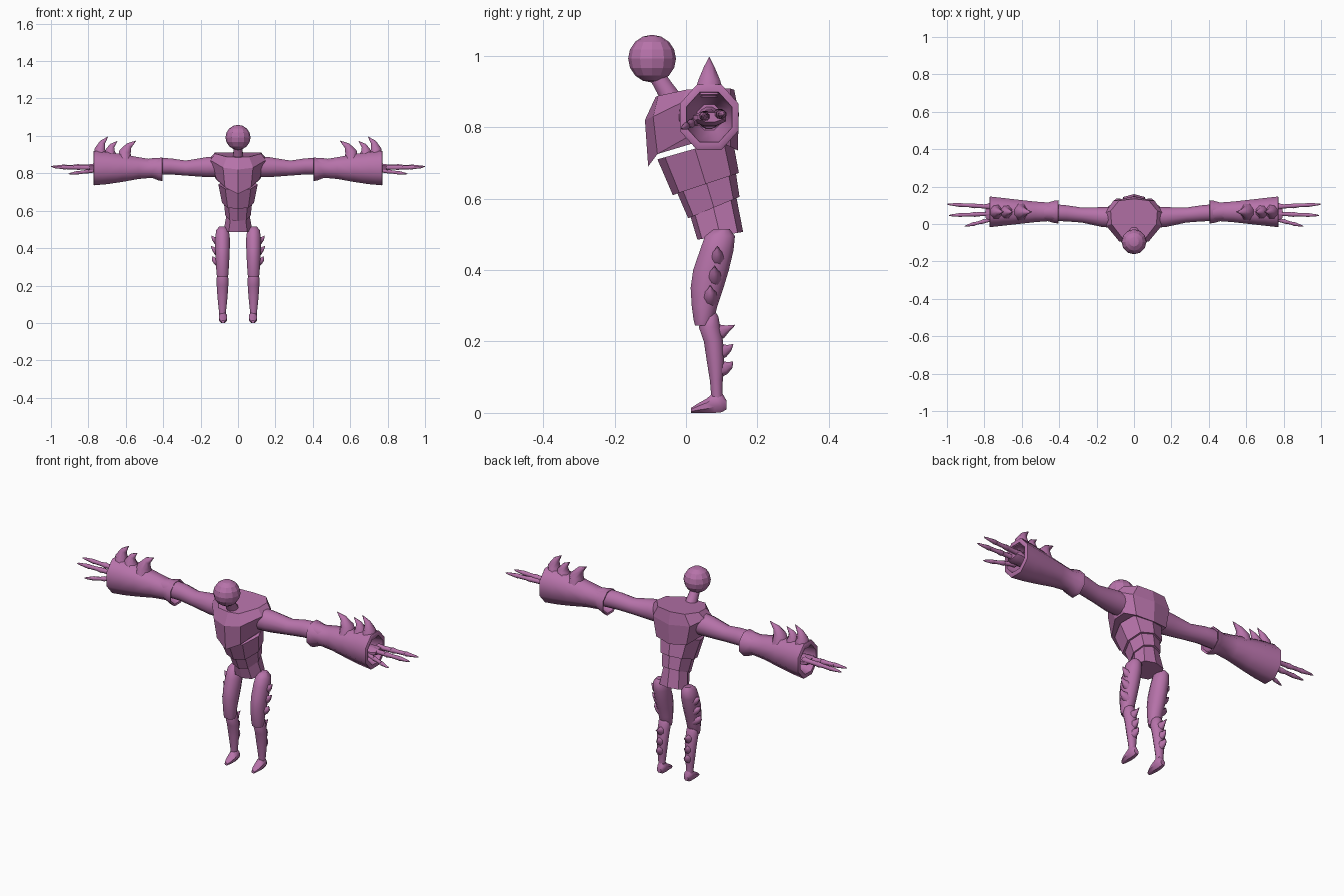
import bpy, bmesh, math
from mathutils import Vector

skin = bpy.data.materials.new("mauve")
skin.diffuse_color = (0.47, 0.17, 0.40, 1)


def make(name, bm, mirror=False, smooth=None):
    bmesh.ops.recalc_face_normals(bm, faces=bm.faces)
    me = bpy.data.meshes.new(name)
    bm.to_mesh(me)
    bm.free()
    me.materials.append(skin)
    ob = bpy.data.objects.new(name, me)
    bpy.context.collection.objects.link(ob)
    if mirror:
        ob.modifiers.new("mirror", 'MIRROR')
    if smooth:
        bpy.context.view_layer.objects.active = ob
        ob.select_set(True)
        bpy.ops.object.shade_smooth_by_angle(angle=math.radians(smooth))
        ob.select_set(False)
    return ob


def loft(bm, rings, caps=True):
    loops = [[bm.verts.new(p) for p in r] for r in rings]
    n = len(loops[0])
    for a, b in zip(loops, loops[1:]):
        for i in range(n):
            j = (i + 1) % n
            bm.faces.new((a[i], a[j], b[j], b[i]))
    if caps:
        bm.faces.new(loops[0])
        bm.faces.new(loops[-1])


def tube(bm, path, radii, n=10, ref=(0, 0, 1), axis=None, caps=True):
    """Elliptical rings along a path; a fixed axis keeps all rings parallel."""
    pts = [Vector(p) for p in path]
    rings = []
    for i, p in enumerate(pts):
        t = Vector(axis) if axis else pts[min(i + 1, len(pts) - 1)] - pts[max(i - 1, 0)]
        t.normalize()
        u = Vector(ref).cross(t).normalized()
        v = t.cross(u)
        a, b = radii[i] if isinstance(radii[i], tuple) else (radii[i], radii[i])
        k = 1 / math.cos(math.pi / n)
        rings.append([p + u * a * k * math.cos(2 * math.pi * (j + .5) / n)
                      + v * b * k * math.sin(2 * math.pi * (j + .5) / n) for j in range(n)])
    loft(bm, rings, caps)


def both(half):
    """Complete a half ring (front centre to back centre) by mirroring."""
    return half + [(-x, y, z) for x, y, z in half[-2:0:-1]]


# Head and neck
bm = bmesh.new()
bmesh.ops.create_uvsphere(bm, u_segments=12, v_segments=8, radius=0.067)
bmesh.ops.translate(bm, verts=bm.verts, vec=(0, -0.095, 0.992))
make("head", bm, smooth=20)
bm = bmesh.new()
tube(bm, [(0, -.085, .95), (0, -.06, .91), (0, -.03, .86)], [.022, .025, .032], 8, ref=(1, 0, 0))
make("neck", bm, smooth=50)

# Faceted chest with a pointed lower front
bm = bmesh.new()
loft(bm, [both(h) for h in (
    [(0, -.085, .885), (.06, -.078, .888), (.12, 0, .905), (.125, .07, .91), (.08, .125, .908), (0, .135, .905)],
    [(0, -.115, .82), (.08, -.092, .83), (.148, -.01, .87), (.155, .06, .875), (.11, .125, .85), (0, .148, .84)],
    [(0, -.106, .69), (.07, -.08, .725), (.115, 0, .77), (.12, .07, .77), (.09, .125, .745), (0, .145, .735)])])
make("chest", bm)


# Overlapping belly plates: (front y, z), (back y, z), half width
def belly_ring(f, b, w):
    return both([(w * s, f[0] + (b[0] - f[0]) * k, f[1] + (b[1] - f[1]) * k)
                 for s, k in ((0, 0), (.65, .1), (1, .5), (.75, .88), (0, 1))])


plates = {
    "upper_belly": (((-.08, .71), (.13, .77), .105), ((-.037, .61), (.148, .672), .085)),
    "middle_belly": (((-.035, .64), (.137, .69), .078), ((.006, .545), (.15, .605), .068)),
    "hips": (((.005, .575), (.137, .625), .058), ((.032, .485), (.16, .507), .076)),
}
for name, (top, bottom) in plates.items():
    bm = bmesh.new()
    loft(bm, [belly_ring(*top), belly_ring(*bottom)])
    make(name, bm)

# Arms run through the gauntlets to the palm
bm = bmesh.new()
tube(bm, [(.10, .035, .835), (.17, .037, .833), (.28, .048, .828), (.36, .057, .837), (.44, .062, .838),
          (.60, .065, .828), (.70, .065, .822)],
     [.056, .053, .040, .043, .045, .034, .026], 12, axis=(1, 0, 0))
make("arm", bm, True, 50)
bm = bmesh.new()
tube(bm, [(.68, .065, .822), (.72, .065, .822), (.775, .066, .825), (.795, .068, .828)],
     [(.026, .024), (.036, .022), (.046, .02), (.034, .013)], 8, axis=(1, 0, 0))
make("palm", bm, True, 50)

# Hollow octagonal gauntlet: (x, half width y, half height z, centre z)
prof = [(.47, .040, .040, .825), (.408, .052, .054, .822), (.405, .062, .063, .822), (.425, .060, .060, .822),
        (.46, .050, .049, .825), (.53, .055, .058, .828), (.62, .065, .074, .828), (.70, .074, .086, .828),
        (.77, .082, .092, .828), (.773, .078, .088, .828), (.773, .064, .070, .828), (.71, .056, .060, .828),
        (.64, .034, .036, .828)]
bm = bmesh.new()
tube(bm, [(x, .065, z) for x, a, b, z in prof], [(a, b) for x, a, b, z in prof], 8, axis=(1, 0, 0))
make("gauntlet", bm, True, 50)

# Curved fins on the gauntlets, sweeping back toward the shoulder
bm = bmesh.new()
for base, mid, upper, tip, r in (
        ((.735, .895), (.738, .93), (.725, .965), (.695, .996), .036),
        ((.680, .89), (.685, .92), (.673, .948), (.645, .972), .034),
        ((.605, .87), (.604, .915), (.583, .948), (.545, .974), .040)):
    tube(bm, [(x, .065, z) for x, z in (base, mid, upper, tip)],
         [(r, r * 1.15), (r * .78, r * .85), (r * .42, r * .42), .001], 8, ref=(0, 1, 0))
make("gauntlet_fin", bm, True, 60)

# Jointed fingers, each segment bulging at its knuckle
bm = bmesh.new()
for a, b, r in (((.76, .092, .836), (1.0, .106, .836), .0155),
                ((.76, .055, .830), (.99, .046, .832), .0155),
                ((.74, .030, .818), (.905, -.012, .797), .014)):
    a, b = Vector(a), Vector(b)
    for s, e, k in ((0, .36, 1), (.34, .68, .86), (.66, 1, .72)):
        tip = .12 if e == 1 else .75
        tube(bm, [a.lerp(b, s + (e - s) * f) for f in (0, .14, .5, .86, 1)],
             [r * k * f for f in (.65, 1, .7, .72 if e < 1 else .42, tip)], 8)
make("finger", bm, True, 50)


# Legs: rows of (z, centre y, x radius, y radius), with a shared centre x
def limb(name, rows, x=.083, n=12):
    bm = bmesh.new()
    tube(bm, [(x, y, z) for z, y, a, b in rows], [(a, b) for z, y, a, b in rows], n,
         ref=(0, 1, 0), axis=(0, 0, -1))
    make(name, bm, True, 50)


limb("thigh", [(.515, .10, .018, .022), (.495, .095, .034, .042), (.455, .086, .039, .047), (.40, .070, .039, .050),
               (.35, .059, .037, .046), (.30, .052, .034, .036), (.262, .050, .032, .029), (.245, .047, .028, .022)])
limb("shin", [(.278, .072, .018, .014), (.268, .068, .028, .023), (.24, .066, .031, .030), (.20, .077, .031, .027),
              (.14, .083, .027, .024), (.09, .085, .022, .018), (.055, .086, .018, .016), (.03, .088, .016, .016)])

# Foot from heel to pointed toe
bm = bmesh.new()
foot = [(.114, .022, .012, .012), (.100, .030, .020, .028), (.080, .030, .022, .030),
        (.058, .020, .022, .020), (.036, .014, .018, .014), (.014, .007, .009, .007)]
tube(bm, [(.08, y, z) for y, z, a, b in foot], [(a, b) for y, z, a, b in foot], 8, axis=(0, -1, 0))
make("foot", bm, True, 40)

# Thigh spikes on the outer side, curling up
bm = bmesh.new()
for y, z, tip in ((.088, .445, .142), (.080, .390, .145), (.068, .335, .136)):
    tube(bm, [(.095, y, z - .012), (.116, y, z - .004), (.131, y, z + .006), (tip, y, z + .022)],
         [(.028, .022), (.021, .017), (.011, .009), .001], 8, ref=(0, 1, 0))
make("thigh_spike", bm, True, 60)

# Calf spikes down the back of the shin
bm = bmesh.new()
for z, y, tip in ((.232, .080, .137), (.178, .085, .132), (.130, .088, .131)):
    tube(bm, [(.083, y, z - .008), (.083, y + .022, z - .003), (.083, y + .036, z + .004), (.083, tip, z + .014)],
         [(.026, .018), (.019, .014), (.010, .008), .001], 8, ref=(1, 0, 0))
make("calf_spike", bm, True, 60)
